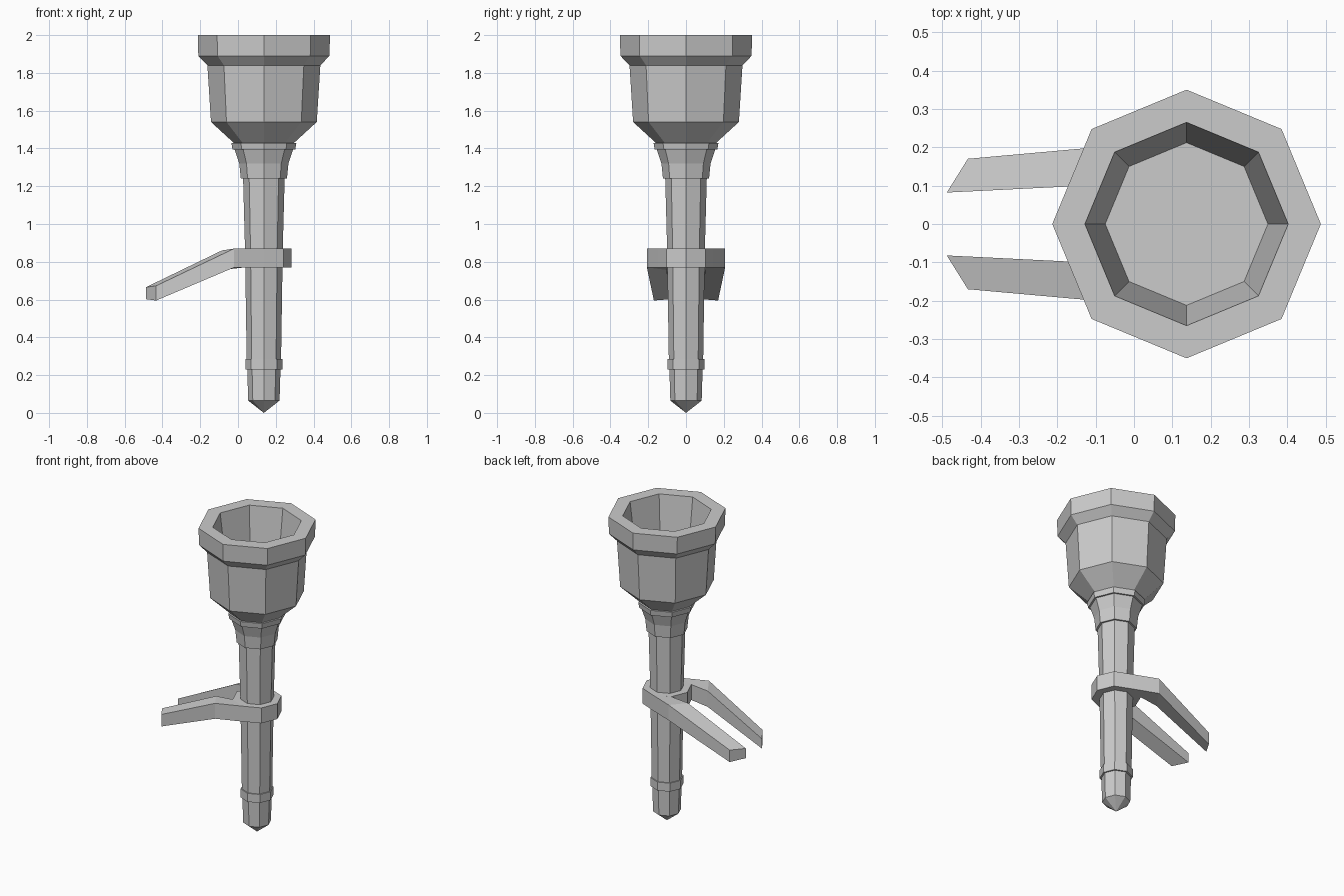
import bpy, bmesh
from math import cos, sin, pi

if "Cube" in bpy.data.objects:
    bpy.data.objects.remove(bpy.data.objects["Cube"])

CX = 0.137   # axis of the torch
SIDES = 8


def finish(name, bm):
    bmesh.ops.remove_doubles(bm, verts=bm.verts, dist=1e-5)
    bmesh.ops.recalc_face_normals(bm, faces=bm.faces)
    mesh = bpy.data.meshes.new(name)
    bm.to_mesh(mesh)
    bm.free()
    obj = bpy.data.objects.new(name, mesh)
    bpy.context.collection.objects.link(obj)
    return obj


def lathe(name, profile):
    """Octagonal turned part from (radius, z) points; open ends are capped."""
    bm = bmesh.new()
    rings = [[bm.verts.new((CX + r * cos(2 * pi * k / SIDES), r * sin(2 * pi * k / SIDES), z))
              for k in range(SIDES)] for r, z in profile]
    for a, b in zip(rings, rings[1:]):
        for k in range(SIDES):
            n = (k + 1) % SIDES
            bm.faces.new((a[k], a[n], b[n], b[k]))
    for ring, (r, z) in ((rings[0], profile[0]), (rings[-1], profile[-1])):
        if r > 0.001:
            bm.faces.new(ring)
    return finish(name, bm)


# Handle: pointed tip, lower collar, tapered shaft, flared neck
lathe("handle", [(0.0, 0.0), (0.083, 0.065), (0.088, 0.23), (0.098, 0.23), (0.098, 0.285),
                 (0.091, 0.285), (0.1, 0.87), (0.11, 1.24), (0.122, 1.24), (0.13, 1.32),
                 (0.155, 1.395), (0.155, 1.43)])
lathe("neck_band", [(0.166, 1.395), (0.172, 1.43)])

# Bowl: flared outside, thick rim, hollow inside
lathe("bowl", [(0.16, 1.43), (0.28, 1.54), (0.299, 1.84), (0.347, 1.89), (0.35, 2.0),
               (0.265, 2.0), (0.212, 1.58)])

# Bracket ring around the shaft
lathe("bracket_ring", [(0.146, 0.77), (0.146, 0.87)])

# Bracket arms: (outer x, y, z low, z high), (inner x, y, z low, z high)
SECTIONS = [((CX, 0.146, 0.77, 0.87), (0.034, 0.103, 0.77, 0.87)),
            ((-0.02, 0.207, 0.77, 0.87), (-0.085, 0.102, 0.757, 0.86)),
            ((-0.433, 0.17, 0.595, 0.673), (-0.488, 0.082, 0.602, 0.665))]
for side, label in ((-1, "front"), (1, "back")):
    bm = bmesh.new()
    loops = []
    for (ox, oy, ol, oh), (ix, iy, il, ih) in SECTIONS:
        loops.append([bm.verts.new((x, side * y, z)) for x, y, z in
                      ((ox, oy, ol), (ox, oy, oh), (ix, iy, ih), (ix, iy, il))])
    for a, b in zip(loops, loops[1:]):
        for k in range(4):
            n = (k + 1) % 4
            bm.faces.new((a[k], a[n], b[n], b[k]))
    bm.faces.new(loops[-1])
    finish("bracket_arm_" + label, bm)
